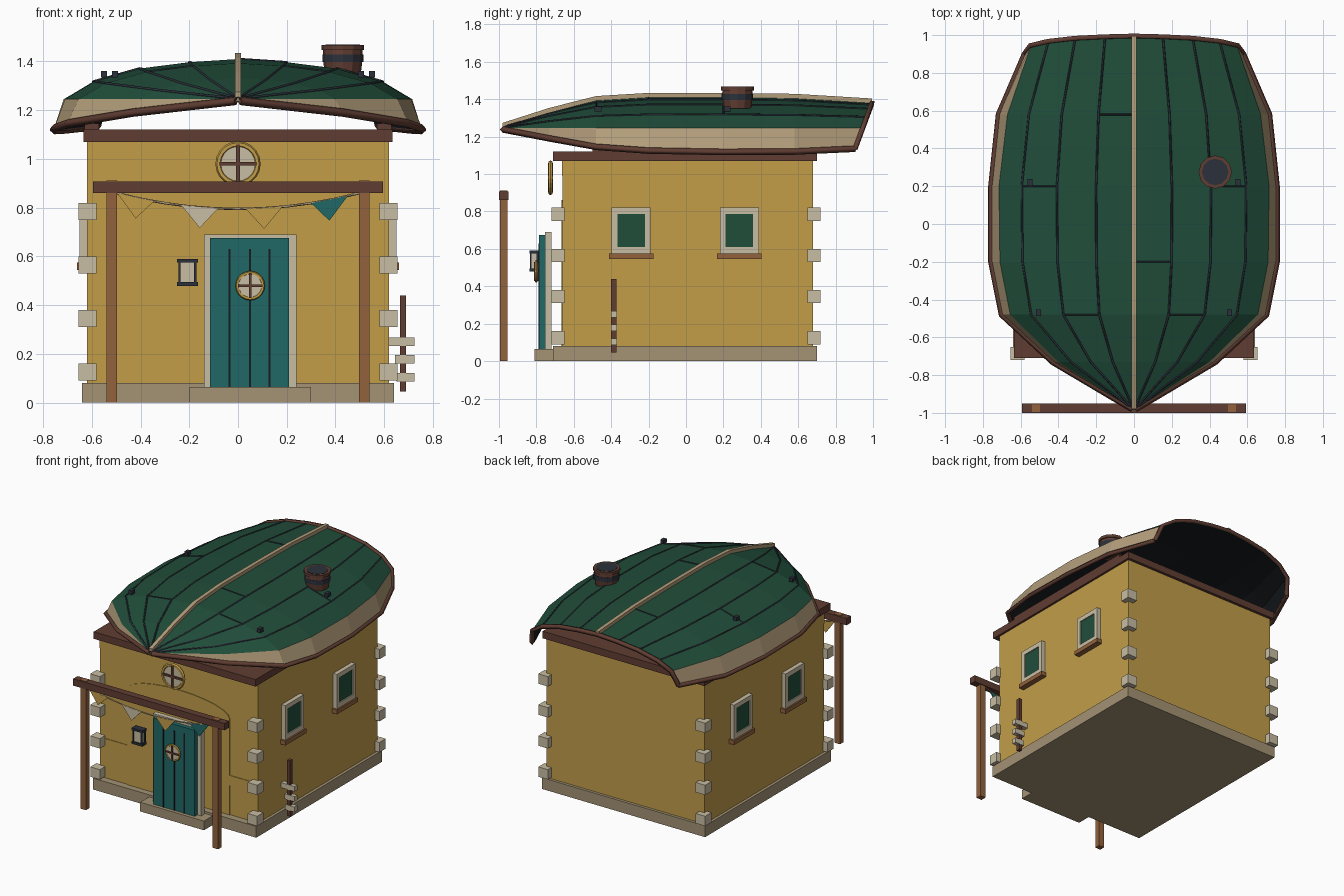
import bpy, bmesh, math
from mathutils import Vector

cube = bpy.data.objects.get("Cube")
if cube:
    bpy.data.objects.remove(cube, do_unlink=True)


def material(name, hex_code):
    srgb = [int(hex_code[i:i + 2], 16) / 255 for i in (0, 2, 4)]
    rgb = [c / 12.92 if c < 0.04 else ((c + 0.055) / 1.055) ** 2.4 for c in srgb]
    m = bpy.data.materials.new(name)
    m.use_nodes = True
    m.diffuse_color = (*rgb, 1)
    m.node_tree.nodes["Principled BSDF"].inputs["Base Color"].default_value = (*rgb, 1)
    return m


WALL = material("ochre plaster", "C29D49")
DARK_WOOD = material("dark wood", "603D32")
WOOD = material("light wood", "92623C")
STONE = material("foundation stone", "A49374")
PALE = material("pale stone", "C9BEA4")
TEAL = material("teal paint", "206966")
GREEN = material("hull green", "204D3A")
STRAKE = material("bare strake", "B39D7B")
METAL = material("dark metal", "2B303A")
BLACK = material("tarred inside", "171C20")


def mesh_object(name, bm, *mats):
    mesh = bpy.data.meshes.new(name)
    bm.to_mesh(mesh)
    bm.free()
    ob = bpy.data.objects.new(name, mesh)
    for m in mats:
        mesh.materials.append(m)
    bpy.context.collection.objects.link(ob)
    return ob


def box(name, mat, x, y, z):
    """Box from (low, high) pairs."""
    bm = bmesh.new()
    bmesh.ops.create_cube(bm, size=1)
    for v in bm.verts:
        v.co = [(a + b) / 2 + c * (b - a) for c, (a, b) in zip(v.co, (x, y, z))]
    return mesh_object(name, bm, mat)


def plate(name, mat, outline, y, depth):
    """Outline in x, z extruded backwards from y."""
    bm = bmesh.new()
    face = bm.faces.new([bm.verts.new((px, y, pz)) for px, pz in outline])
    new = bmesh.ops.extrude_face_region(bm, geom=[face])["geom"]
    bmesh.ops.translate(bm, vec=(0, depth, 0), verts=[g for g in new if isinstance(g, bmesh.types.BMVert)])
    bmesh.ops.recalc_face_normals(bm, faces=bm.faces)
    return mesh_object(name, bm, mat)


def cylinder(name, mat, loc, r1, r2, depth, sides=12, rot=(0, 0, 0)):
    bpy.ops.mesh.primitive_cone_add(vertices=sides, radius1=r1, radius2=r2, depth=depth, location=loc, rotation=rot)
    ob = bpy.context.object
    ob.name = name
    ob.data.materials.append(mat)
    return ob


def rod(name, mat, points, radius):
    """Four-sided rod along a path."""
    cu = bpy.data.curves.new(name, "CURVE")
    cu.dimensions = "3D"
    cu.bevel_depth = radius
    cu.bevel_resolution = 0
    cu.use_fill_caps = True
    sp = cu.splines.new("POLY")
    sp.points.add(len(points) - 1)
    for p, co in zip(sp.points, points):
        p.co = (*co, 1)
    cu.materials.append(mat)
    ob = bpy.data.objects.new(name, cu)
    bpy.context.collection.objects.link(ob)


def porthole(name, x, y, z, r):
    flat = (math.pi / 2, 0, 0)
    bpy.ops.mesh.primitive_torus_add(major_segments=20, minor_segments=6, major_radius=r * 0.87,
                                     minor_radius=r * 0.14, location=(x, y, z), rotation=flat)
    ring = bpy.context.object
    ring.name = name + "_ring"
    ring.data.materials.append(WALL)
    cylinder(name + "_glass", PALE, (x, y, z), r * 0.85, r * 0.85, 0.012, 20, flat)
    a, b = r * 0.85, r * 0.08
    box(name + "_bar_across", DARK_WOOD, (x - a, x + a), (y - 0.014, y + 0.014), (z - b, z + b))
    box(name + "_bar_upright", DARK_WOOD, (x - b, x + b), (y - 0.014, y + 0.014), (z - a, z + a))


# House body
box("foundation", STONE, (-0.64, 0.64), (-0.71, 0.70), (0, 0.08))
box("walls", WALL, (-0.62, 0.62), (-0.66, 0.68), (0.08, 1.08))
box("wall_plate", DARK_WOOD, (-0.635, 0.635), (-0.71, 0.70), (1.07, 1.12))
box("door_step", STONE, (-0.2, 0.3), (-0.81, -0.70), (0, 0.065))

# Raised plaster on the front
arch = [(-0.4, 0.08), (0.4, 0.08)]
arch += [(0.4 * math.cos(t * math.pi / 12), 0.76 + 0.1 * math.sin(t * math.pi / 12)) for t in range(13)]
plate("front_arch", WALL, arch, -0.665, 0.005)
box("front_frieze", WALL, (-0.62, 0.62), (-0.664, -0.66), (0.99, 1.07))

for s, side in ((1, "left"), (-1, "right")):
    box(f"front_band_{side}", WALL, sorted((s * 0.4, s * 0.62)), (-0.664, -0.66), (0.29, 0.36))
    # Corner stones
    for y0, end in ((-0.72, "front"), (0.65, "back")):
        for i in range(4):
            z = 0.09 + 0.22 * i
            box(f"corner_stone_{end}_{side}_{i}", PALE, sorted((s * 0.58, s * 0.655)), (y0, y0 + 0.07), (z, z + 0.07))
    # Side windows
    for i, y in enumerate((-0.293, 0.285)):
        n = f"window_{side}_{i}"
        outer = sorted((s * 0.61, s * 0.65))
        for d in (-1, 1):
            box(n + "_jamb", PALE, outer, sorted((y + d * 0.073, y + d * 0.104)), (0.57, 0.82))
            rail = (0.787, 0.82) if d > 0 else (0.57, 0.61)
            box(n + "_rail", PALE, outer, (y - 0.073, y + 0.073), rail)
        box(n + "_pane", GREEN, sorted((s * 0.61, s * 0.643)), (y - 0.073, y + 0.073), (0.61, 0.787))
        box(n + "_sill", WOOD, sorted((s * 0.61, s * 0.66)), (y - 0.118, y + 0.118), (0.545, 0.575))
    # Porch posts and roof chocks
    box(f"porch_post_{side}", WOOD, sorted((s * 0.497, s * 0.54)), (-0.995, -0.955), (0, 0.912))
    box(f"roof_chock_{side}", DARK_WOOD, sorted((s * 0.57, s * 0.63)), (-0.5, 0.6), (1.12, 1.145))

box("porch_beam", DARK_WOOD, (-0.594, 0.594), (-1.0, -0.95), (0.86, 0.908))

# Door
box("door_frame", PALE, (-0.14, 0.24), (-0.755, -0.72), (0.065, 0.69))
box("door", TEAL, (-0.115, 0.21), (-0.785, -0.75), (0.065, 0.675))
for x in (-0.035, 0.05, 0.13):
    box("door_groove", BLACK, (x - 0.004, x + 0.004), (-0.788, -0.78), (0.065, 0.63))
porthole("door_porthole", 0.05, -0.80, 0.48, 0.06)
porthole("gable_porthole", 0, -0.725, 0.98, 0.092)

# Lantern
box("lantern_glass", PALE, (-0.237, -0.178), (-0.828, -0.795), (0.495, 0.575))
for z in (0.478, 0.574):
    box("lantern_cap", METAL, (-0.25, -0.165), (-0.837, -0.787), (z, z + 0.016))
for x in (-0.24, -0.175):
    for y in (-0.83, -0.794):
        box("lantern_bar", METAL, (x - 0.005, x + 0.005), (y - 0.005, y + 0.005), (0.48, 0.59))

# Bunting
def sag(x):
    return 0.795 + 0.26 * x * x


rod("bunting_rope", STRAKE, [(x / 10, -0.965, sag(x / 10)) for x in range(-5, 6)], 0.005)
for x, mat in ((-0.42, WALL), (-0.157, PALE), (0.107, WALL), (0.375, TEAL)):
    a, b = x - 0.075, x + 0.075
    plate("bunting_flag", mat, [(a, sag(a)), (x, sag(x) - 0.085), (b, sag(b))], -0.97, 0.006)

# Signpost
box("sign_post", DARK_WOOD, (0.665, 0.69), (-0.40, -0.372), (0.045, 0.44))
for x, z in ((0.62, 0.232), (0.645, 0.16), (0.65, 0.086)):
    box("sign_board", PALE, (x, 0.725), (-0.402, -0.37), (z, z + 0.036))

# Upturned boat roof: y, chine half-width, gunwale half-width, crown z, gunwale z
STATIONS = [(-0.98, 0.006, 0.008, 1.25, 1.238), (-0.73, 0.40, 0.43, 1.33, 1.19),
            (-0.48, 0.655, 0.70, 1.393, 1.145), (-0.2, 0.71, 0.755, 1.41, 1.125),
            (0.2, 0.715, 0.755, 1.41, 1.118), (0.58, 0.67, 0.715, 1.405, 1.12),
            (0.995, 0.545, 0.575, 1.38, 1.135)]
PLANKS = [(0, 1), (0.28, 0.92), (0.57, 0.76), (0.83, 0.44), (1, 0)]
CHINE = 1.245


def section(i):
    y, wc, wg, top, low = STATIONS[i]
    pts = [(f * wc, CHINE + (top - CHINE) * h) for f, h in PLANKS] + [(wg, low)]
    rake = 0.37 if i == len(STATIONS) - 1 else 0
    return [Vector((x, y + rake * (z - top), z)) for x, z in pts]


rows = [section(i) for i in range(len(STATIONS))]


def flip(p, s):
    return Vector((s * p.x, p.y, p.z))


bm = bmesh.new()
grid = [[bm.verts.new(flip(p, -1)) for p in r[:0:-1]] + [bm.verts.new(p) for p in r] for r in rows]
for r0, r1 in zip(grid, grid[1:]):
    for j in range(len(r0) - 1):
        f = bm.faces.new((r0[j], r0[j + 1], r1[j + 1], r1[j]))
        f.material_index = 1 if j in (0, len(r0) - 2) else 0
hull = mesh_object("boat_hull", bm, GREEN, STRAKE, BLACK)
shell = hull.modifiers.new("thickness", "SOLIDIFY")
shell.thickness = 0.014
shell.offset = -1
shell.material_offset = 2

# Hull trim: gunwales, stern rim, plank seams, keel
for s in (1, -1):
    rod("gunwale", DARK_WOOD, [flip(r[-1], s) for r in rows], 0.017)
    for k in (1, 2, 3):
        rod("plank_seam", METAL, [flip(r[k], s) for r in rows], 0.006)
stern = rows[-1]
rod("stern_rim", DARK_WOOD, [flip(p, -1) for p in stern[:0:-1]] + stern, 0.016)

bm = bmesh.new()
loops = [[bm.verts.new((dx, r[0].y, r[0].z + dz)) for dx, dz in
          ((-0.013, -0.012), (0.013, -0.012), (0.013, 0.024), (-0.013, 0.024))] for r in rows]
for a, b in zip(loops, loops[1:]):
    for j in range(4):
        bm.faces.new((a[j], a[(j + 1) % 4], b[(j + 1) % 4], b[j]))
bm.faces.new(loops[0])
bm.faces.new(loops[-1])
bmesh.ops.recalc_face_normals(bm, faces=bm.faces)
mesh_object("keel", bm, STRAKE)

# Butt joints between planks: station, plank, side
for i, k, s in ((5, 0, -1), (3, 0, 1), (4, 2, -1), (2, 1, -1), (2, 1, 1), (4, 2, 1)):
    rod("butt_joint", METAL, [flip(rows[i][k], s), flip(rows[i][k + 1], s)], 0.005)

# Cleats
for s in (1, -1):
    for x, y, z in ((0.55, 0.22, 1.335), (0.505, -0.47, 1.335)):
        box("hull_cleat", METAL, (s * x - 0.013, s * x + 0.013), (y - 0.018, y + 0.018), (z, z + 0.026))

# Barrel chimney
cx, cy = 0.43, 0.275
for z, r1, r2, h, mat in ((1.375, 0.074, 0.08, 0.05, DARK_WOOD), (1.413, 0.084, 0.084, 0.032, METAL),
                          (1.438, 0.082, 0.08, 0.024, DARK_WOOD), (1.457, 0.088, 0.088, 0.02, DARK_WOOD)):
    cylinder("chimney_barrel", mat, (cx, cy, z), r1, r2, h)
cylinder("chimney_opening", METAL, (cx, cy, 1.467), 0.07, 0.07, 0.004)
